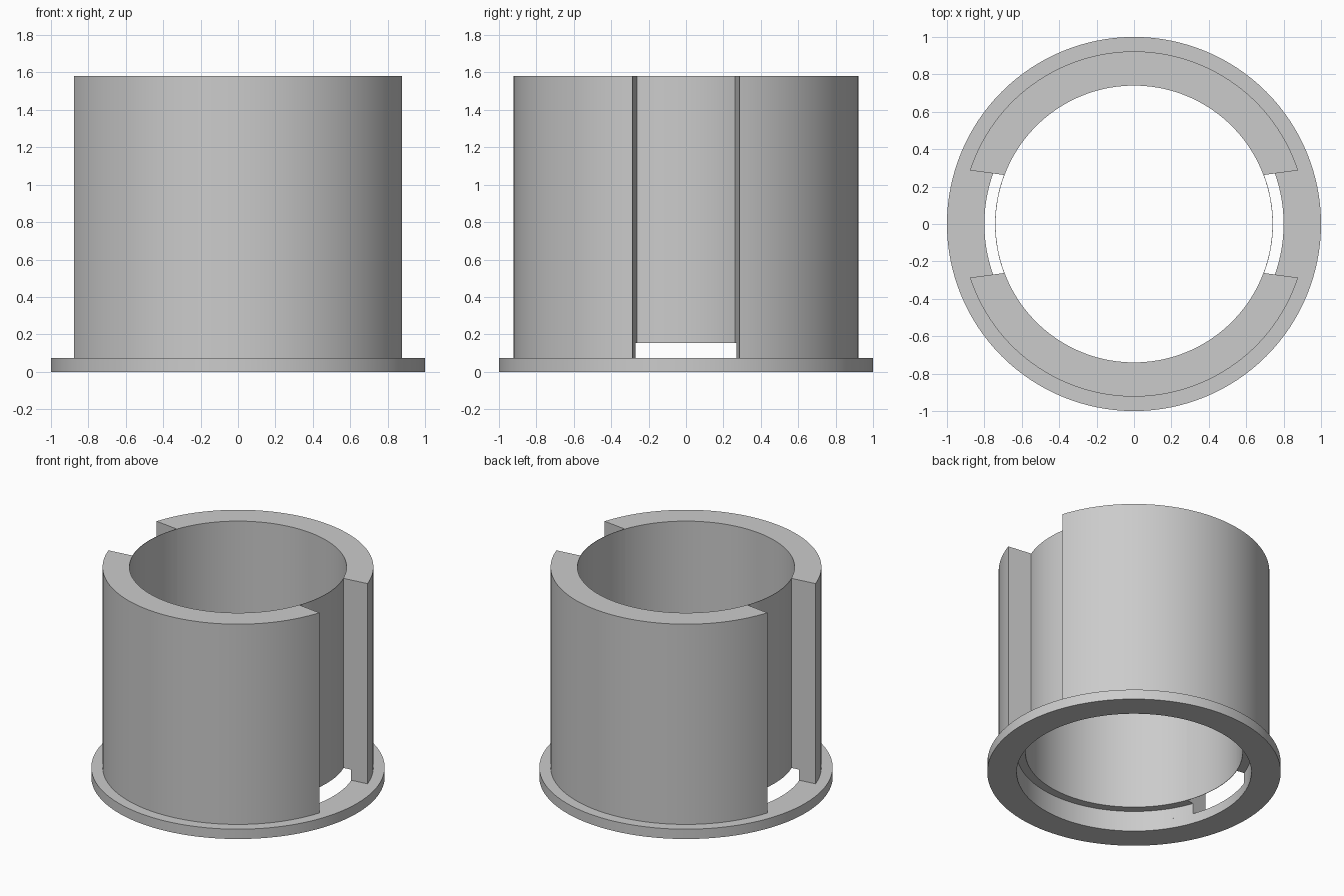
import bpy
import bmesh
from math import asin, pi, cos, sin, radians

cube = bpy.data.objects.get("Cube")
if cube:
    bpy.data.objects.remove(cube, do_unlink=True)

# Main dimensions
BORE, RECESS, BODY, FLANGE = 0.74, 0.80, 0.923, 1.0
FLANGE_TOP, STEP, TOP = 0.074, 0.154, 1.58
WEB = 0.003

grey = bpy.data.materials.new("light_grey")
grey.use_nodes = True
colour = (0.6, 0.6, 0.6, 1)
grey.diffuse_color = colour
grey.node_tree.nodes["Principled BSDF"].inputs["Base Color"].default_value = colour


def slot_angle(r):
    """Angle of the slightly flared slot side at radius r."""
    y = 0.262 + (r - BORE) * 0.135
    return asin(y / r)


def sweep(name, profile, span, steps, full=False):
    """Sweep a closed (radius, z) profile round z; span(r) gives start and end."""
    bm = bmesh.new()
    rows = []
    for i in range(steps if full else steps + 1):
        row = []
        for r, z in profile:
            a, b = span(r)
            t = a + (b - a) * i / steps
            row.append(bm.verts.new((r * cos(t), r * sin(t), z)))
        rows.append(row)
    n = len(profile)
    pairs = list(zip(rows, rows[1:]))
    if full:
        pairs.append((rows[-1], rows[0]))
    for p, q in pairs:
        for j in range(n):
            k = (j + 1) % n
            bm.faces.new((p[j], p[k], q[k], q[j]))
    if not full:
        bm.faces.new(rows[0])
        bm.faces.new(rows[-1])
    bmesh.ops.recalc_face_normals(bm, faces=bm.faces)
    mesh = bpy.data.meshes.new(name)
    bm.to_mesh(mesh)
    bm.free()
    mesh.materials.append(grey)
    obj = bpy.data.objects.new(name, mesh)
    bpy.context.collection.objects.link(obj)
    bpy.ops.object.select_all(action="DESELECT")
    obj.select_set(True)
    bpy.context.view_layer.objects.active = obj
    bpy.ops.object.shade_smooth_by_angle(angle=radians(30))


# Base flange ring
ring = [(RECESS, 0), (FLANGE, 0), (FLANGE, FLANGE_TOP), (RECESS, FLANGE_TOP)]
sweep("base_flange", ring, lambda r: (0, 2 * pi), 128, full=True)

# Thick half shells, with a recess at the foot of the bore
shell = [(RECESS, FLANGE_TOP), (BODY, FLANGE_TOP), (BODY, TOP),
         (BORE, TOP), (BORE, STEP), (RECESS, STEP)]
# Thin webs closing the side slots above the recess
web = [(BORE, STEP), (BORE + WEB, STEP), (BORE + WEB, TOP), (BORE, TOP)]

for turn, shell_name, web_name in ((0, "back_shell", "left_web"),
                                   (pi, "front_shell", "right_web")):
    sweep(shell_name, shell,
          lambda r: (turn + slot_angle(r), turn + pi - slot_angle(r)), 56)
    sweep(web_name, web,
          lambda r: (turn - slot_angle(BORE), turn + slot_angle(BORE)), 16)
